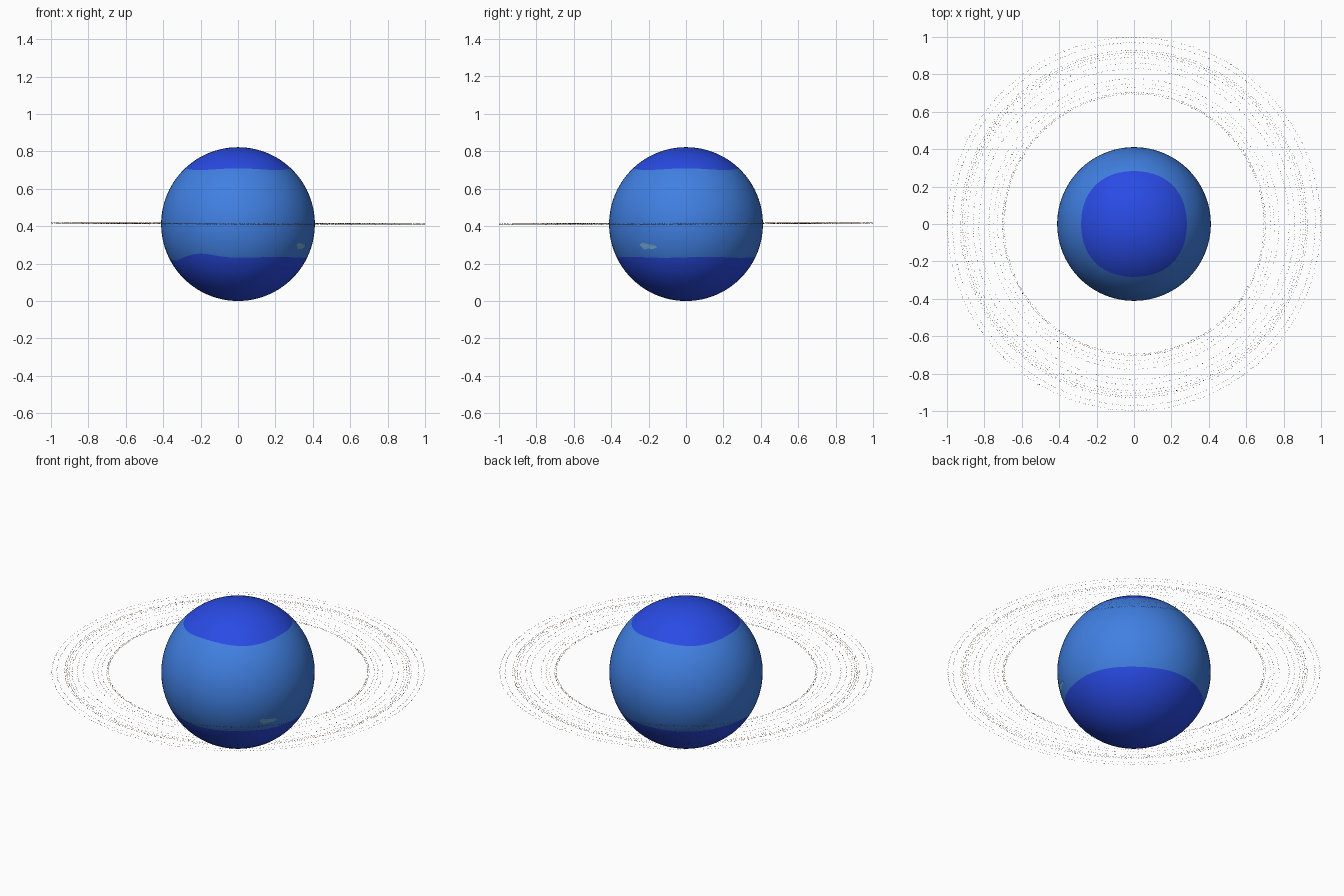
import bpy, bmesh, random
from math import sin, cos, radians, exp, sqrt, tau, degrees
from mathutils import Vector, Matrix

if "Cube" in bpy.data.objects:
    bpy.data.objects.remove(bpy.data.objects["Cube"])

R = 0.411
CENTRE = Vector((0, 0, R))
SEGMENTS = 96
random.seed(4)


def material(name, rgb):
    m = bpy.data.materials.new(name)
    m.use_nodes = True
    m.diffuse_color = (*rgb, 1)
    m.node_tree.nodes["Principled BSDF"].inputs["Base Color"].default_value = (*rgb, 1)
    return m


mid_blue = material("mid_blue", (0.052, 0.215, 0.76))
deep_blue = material("deep_blue", (0.022, 0.07, 0.78))
pale_blue = material("pale_blue", (0.17, 0.4, 0.66))
rock_brown = material("rock_brown", (0.24, 0.115, 0.045))


def finish(bm, name, mats, smooth=True):
    me = bpy.data.meshes.new(name)
    for f in bm.faces:
        f.smooth = smooth
    bm.to_mesh(me)
    bm.free()
    for m in mats:
        me.materials.append(m)
    ob = bpy.data.objects.new(name, me)
    bpy.context.collection.objects.link(ob)
    return ob


# Wavy latitudes where the polar caps meet the middle band
def north_edge(a):
    return 45.6 + 0.9 * cos(4 * a)


def south_edge(a):
    d = degrees(a)
    bump = 2.6 * exp(-((d - 239) / 16) ** 2)
    dip = 2.4 * exp(-((d - 203) / 13) ** 2)
    return -25.6 + bump - dip + 0.4 * sin(5 * a)


def on_sphere(lat, a):
    return CENTRE + R * Vector((cos(lat) * cos(a), cos(lat) * sin(a), sin(lat)))


# Planet: rows of latitude spaced between the poles and the cap edges
CAP_N, BAND, CAP_S = 12, 18, 16
bm = bmesh.new()
rows = []
for i in range(1, CAP_N + BAND + CAP_S):
    row = []
    for s in range(SEGMENTS):
        a = tau * s / SEGMENTS
        n, q = north_edge(a), south_edge(a)
        if i <= CAP_N:
            lat = 90 + (n - 90) * i / CAP_N
        elif i <= CAP_N + BAND:
            lat = n + (q - n) * (i - CAP_N) / BAND
        else:
            lat = q + (-90 - q) * (i - CAP_N - BAND) / CAP_S
        row.append(bm.verts.new(on_sphere(radians(lat), a)))
    rows.append(row)
north = bm.verts.new(CENTRE + Vector((0, 0, R)))
south = bm.verts.new(CENTRE - Vector((0, 0, R)))
for s in range(SEGMENTS):
    t = (s + 1) % SEGMENTS
    bm.faces.new((north, rows[0][s], rows[0][t])).material_index = 1
    bm.faces.new((south, rows[-1][t], rows[-1][s])).material_index = 1
    for i in range(len(rows) - 1):
        f = bm.faces.new((rows[i][s], rows[i + 1][s], rows[i + 1][t], rows[i][t]))
        f.material_index = 0 if CAP_N <= i + 1 < CAP_N + BAND else 1
finish(bm, "planet", [mid_blue, deep_blue])

# Small pale cloud lying on the surface
outline = [(-0.248, 0.302), (-0.232, 0.313), (-0.2, 0.304), (-0.165, 0.3),
           (-0.153, 0.287), (-0.175, 0.279), (-0.2, 0.281), (-0.22, 0.276), (-0.235, 0.29)]


def cloud_point(y, z):
    x = sqrt(R * R - y * y - (z - R) ** 2)
    return CENTRE + Vector((x, y, z - R)) * 1.008


bm = bmesh.new()
hub = bm.verts.new(cloud_point(-0.205, 0.293))
rim = [bm.verts.new(cloud_point(y, z)) for y, z in outline]
for k in range(len(rim)):
    bm.faces.new((hub, rim[k], rim[k - 1]))
finish(bm, "cloud", [pale_blue])

# Rings of tiny rocks, very slightly tilted: radius and number of rocks
RINGS = [(0.695, 500), (0.703, 500), (0.73, 250), (0.75, 250), (0.776, 300),
         (0.83, 350), (0.86, 350), (0.89, 350), (0.905, 450), (0.917, 600),
         (0.928, 500), (0.97, 450), (0.997, 450)]


def add_rock(bm, x, y, size):
    z = 0.414 - 0.003 * x + 0.003 * y + random.uniform(-0.001, 0.001)
    place = Matrix.Translation((x, y, z)) @ Matrix.Rotation(random.uniform(0, tau), 4, 'Z')
    axes = [(1, 0, 0), (0, 1, 0), (-1, 0, 0), (0, -1, 0)]
    belt = [bm.verts.new(place @ (Vector(v) * size)) for v in axes]
    top = bm.verts.new(place @ Vector((0, 0, size)))
    bottom = bm.verts.new(place @ Vector((0, 0, -size)))
    for k in range(4):
        bm.faces.new((top, belt[k - 1], belt[k]))
        bm.faces.new((bottom, belt[k], belt[k - 1]))


bm = bmesh.new()
for radius, count in RINGS:
    for k in range(count):
        a = tau * (k + random.random()) / count
        r = radius + random.uniform(-0.002, 0.002)
        add_rock(bm, r * cos(a), r * sin(a), random.uniform(0.0012, 0.0024))
finish(bm, "ring_rocks", [rock_brown], smooth=False)
